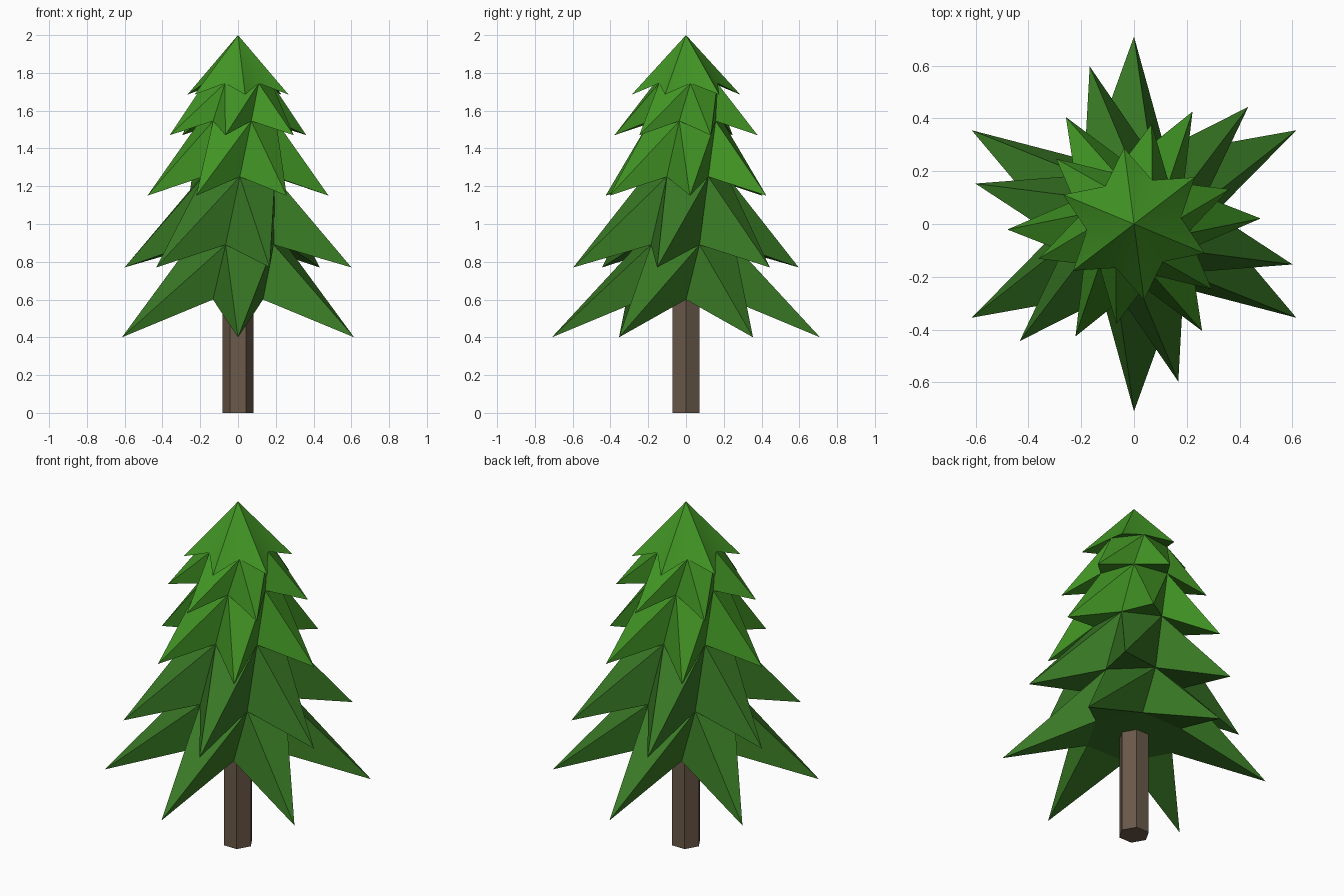
import bpy, bmesh, math

if "Cube" in bpy.data.objects:
    bpy.data.objects.remove(bpy.data.objects["Cube"])


def material(name, rgb):
    m = bpy.data.materials.new(name)
    m.diffuse_color = (*rgb, 1)
    m.use_nodes = True
    m.node_tree.nodes["Principled BSDF"].inputs["Base Color"].default_value = m.diffuse_color
    return m


dark_green = material("dark green", (0.040, 0.190, 0.018))
light_green = material("light green", (0.054, 0.300, 0.018))
bark = material("bark brown", (0.145, 0.100, 0.068))


def ring(bm, radius, z, degrees):
    """Six vertices on a circle, starting at the given angle."""
    return [bm.verts.new((radius * math.cos(math.radians(degrees + 60 * k)),
                          radius * math.sin(math.radians(degrees + 60 * k)), z))
            for k in range(6)]


def finish(bm, name, mats):
    bmesh.ops.recalc_face_normals(bm, faces=bm.faces)
    mesh = bpy.data.meshes.new(name)
    bm.to_mesh(mesh)
    bm.free()
    for m in mats:
        mesh.materials.append(m)
    obj = bpy.data.objects.new(name, mesh)
    bpy.context.collection.objects.link(obj)
    return obj


# Trunk: six-sided post
bm = bmesh.new()
low, high = ring(bm, 0.083, 0, 0), ring(bm, 0.083, 0.6, 0)
bm.faces.new(low)
bm.faces.new(high)
for k in range(6):
    j = (k + 1) % 6
    bm.faces.new((low[k], low[j], high[j], high[k]))
finish(bm, "trunk", [bark])

# Foliage tiers: tip radius, tip z, notch radius, notch z, tip angle, material
TIERS = [
    (0.71, 0.40, 0.265, 0.60, 30.0, 0),
    (0.62, 0.77, 0.265, 0.89, 45.7, 0),
    (0.48, 1.15, 0.220, 1.25, 62.5, 1),
    (0.385, 1.47, 0.205, 1.545, 80.0, 1),
    (0.29, 1.685, 0.180, 1.745, 97.5, 1),
]
bm = bmesh.new()
tips = [ring(bm, r, z, a) for r, z, _, _, a, _ in TIERS]
notches = [ring(bm, r, z, a + 30) for _, _, r, z, a, _ in TIERS]
apex = bm.verts.new((0, 0, 2.0))
bm.faces.new(notches[0])                       # cap around the trunk
for i, tier in enumerate(TIERS):
    for k in range(6):
        tip, prev, nxt = tips[i][k], notches[i][k - 1], notches[i][k]
        if i + 1 < len(TIERS):                 # each tier runs up to the next notch ring
            a, b = notches[i + 1][k - 1], notches[i + 1][k]
            tris = [(prev, tip, a), (tip, b, a), (tip, nxt, b)]
        else:
            tris = [(prev, tip, apex), (tip, nxt, apex)]
        tris.append((prev, nxt, tip))          # underside of the branch
        for t in tris:
            bm.faces.new(t).material_index = tier[5]
foliage = finish(bm, "foliage", [dark_green, light_green])

# Soft shading on the gently folded crown only
bpy.context.view_layer.objects.active = foliage
foliage.select_set(True)
bpy.ops.object.shade_smooth_by_angle(angle=math.radians(30))
for p in foliage.data.polygons:
    p.use_smooth = max(foliage.data.vertices[v].co.z for v in p.vertices) > 1.99
